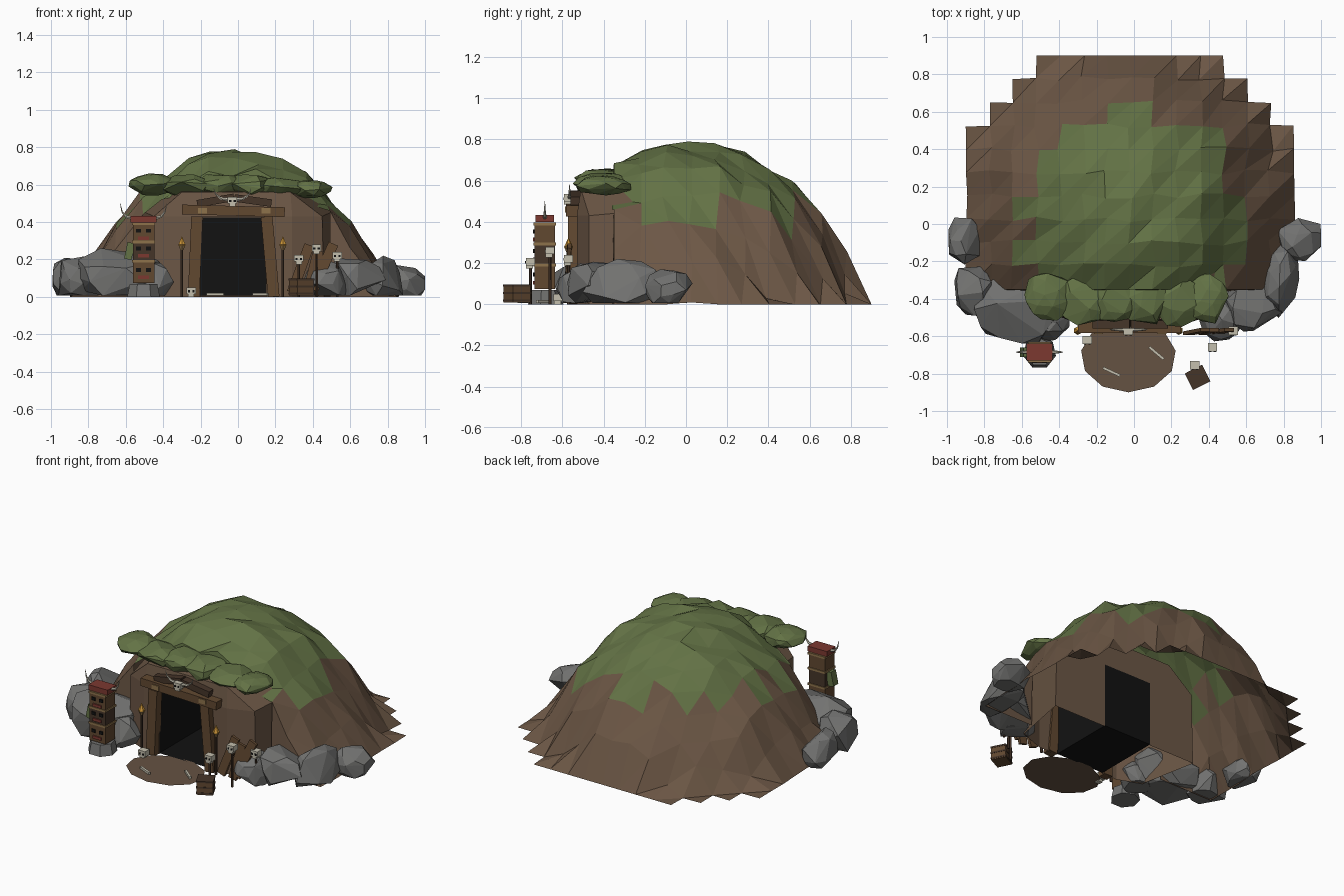
import bpy, bmesh, math, random
from mathutils import Vector, Euler

if "Cube" in bpy.data.objects:
    bpy.data.objects.remove(bpy.data.objects["Cube"])

random.seed(4)
COL = dict(earth=(.15, .095, .06), grass=(.125, .17, .06), rock=(.17, .17, .165), wood=(.12, .065, .03),
           dark_wood=(.06, .035, .022), black=(.006, .006, .006), bone=(.55, .52, .42), red=(.2, .04, .03),
           flame=(.6, .3, .04), strap=(.27, .17, .07), sand=(.13, .085, .055))


def mat(c):
    m = bpy.data.materials.get(c) or bpy.data.materials.new(c)
    m.diffuse_color = (*COL[c], 1)
    m.use_nodes = True
    m.node_tree.nodes["Principled BSDF"].inputs["Base Color"].default_value = m.diffuse_color
    return m


def finish(name, bm, *cols):
    me = bpy.data.meshes.new(name)
    bm.normal_update()
    bm.to_mesh(me)
    bm.free()
    for c in cols:
        me.materials.append(mat(c))
    ob = bpy.data.objects.new(name, me)
    bpy.context.collection.objects.link(ob)
    return ob


def box(name, loc, size, col, rot=(0, 0, 0)):
    bm = bmesh.new()
    bmesh.ops.create_cube(bm, size=1)
    bmesh.ops.scale(bm, vec=size, verts=bm.verts)
    ob = finish(name, bm, col)
    ob.location = loc
    ob.rotation_euler = [math.radians(a) for a in rot]
    return ob


def cone(name, loc, r1, r2, h, col, sides=6):
    bm = bmesh.new()
    bmesh.ops.create_cone(bm, cap_ends=True, segments=sides, radius1=r1, radius2=r2, depth=h)
    ob = finish(name, bm, col)
    ob.location = loc
    return ob


# faceted lump: convex hull of a randomly thinned, jittered sphere
def lump(name, loc, rad, col, keep=.6):
    bm = bmesh.new()
    bmesh.ops.create_icosphere(bm, subdivisions=2, radius=1.04)
    spin = Euler([random.uniform(0, 6) for _ in range(3)])
    pts = []
    for v in bm.verts:
        if random.random() < keep:
            p = v.co.copy()
            p.rotate(spin)
            p *= random.uniform(.9, 1.08)
            p = Vector(loc) + Vector(a * b for a, b in zip(p, rad))
            pts.append((max(-1, min(1, p.x)), p.y, max(p.z, .006)))
    bm.clear()
    for p in pts:
        bm.verts.new(p)
    bmesh.ops.convex_hull(bm, input=bm.verts)
    bmesh.ops.delete(bm, geom=[v for v in bm.verts if not v.link_faces], context='VERTS')
    return finish(name, bm, col)


def horn(name, pts):
    cu = bpy.data.curves.new(name, 'CURVE')
    cu.dimensions = '3D'
    cu.bevel_depth = .011
    cu.bevel_resolution = 1
    cu.use_fill_caps = True
    sp = cu.splines.new('POLY')
    sp.points.add(len(pts) - 1)
    for i, p in enumerate(pts):
        sp.points[i].co = (*p, 1)
        sp.points[i].radius = 1 - .9 * i / (len(pts) - 1)
    sp.use_smooth = False
    cu.materials.append(mat('bone'))
    bpy.context.collection.objects.link(bpy.data.objects.new(name, cu))


def skull(name, x, y, z):
    box(name, (x, y, z + .006), (.05, .045, .036), 'bone')
    box(name + '_jaw', (x, y - .004, z - .018), (.032, .034, .018), 'bone')
    for s in (-1, 1):
        box(name + '_eye', (x + s * .012, y - .022, z + .003), (.012, .006, .012), 'black')


# earth mound: jittered grid trimmed to a stepped round outline, grass on the upper faces
def radius(x, y):
    return math.hypot((x + .02) / .88, y / .9)


bm = bmesh.new()
N, M, S = 15, 10, .125
V = {}
for i in range(N):
    for j in range(M + 1):
        x, y = -.895 + i * S, -.35 + j * S
        h = .785 * (1 - radius(x, y) ** (2.2 + .6 * max(0, y)))
        k = .015 if h > .05 else .006
        if h > .05:
            h += random.uniform(-.045, .02)
        V[i, j] = bm.verts.new((x + random.uniform(-k, k),
                                y + (random.uniform(-k, k) if 0 < j < M else 0), max(0, h)))
for i in range(N - 1):
    for j in range(M):
        if radius(-.895 + (i + .5) * S, -.35 + (j + .5) * S) > 1.07:
            continue
        a, b, c, d = V[i, j], V[i + 1, j], V[i + 1, j + 1], V[i, j + 1]
        top = (a.co.z + b.co.z + c.co.z + d.co.z) / 4 > .46 + random.uniform(-.05, .05)
        for f in ((a, b, c), (a, c, d)):
            bm.faces.new(f).material_index = int(top)
# front skirt closes the cut edge: to the ground at the sides, to the roof over the entrance
for i in range(N - 1):
    a, b = V[i, 0], V[i + 1, 0]
    if a.link_faces and b.link_faces:
        side = abs((a.co.x + b.co.x) / 2) > .48
        lo = [bm.verts.new((v.co.x, v.co.y - .01, min(0 if side else .55, v.co.z))) for v in (a, b)]
        bm.faces.new((lo[0], lo[1], b, a)).material_index = 0 if side else 1
bmesh.ops.delete(bm, geom=[v for v in bm.verts if not v.link_faces], context='VERTS')
finish('mound', bm, 'earth', 'grass')

# entrance block: faceted arch wall with a door gap, running back into the mound
bm = bmesh.new()
arch = [(-.46, 0), (-.45, .43), (-.3, .56), (.28, .56), (.45, .43), (.46, 0)]
front = [bm.verts.new((x, -.47 if abs(x) > .4 else -.51, z)) for x, z in arch]
rear = [bm.verts.new((x * 1.16, -.09, z * 1.08)) for x, z in arch]
gap = [bm.verts.new((x, -.09, z)) for x, z in ((.15, 0), (.15, .425), (-.2, .425), (-.2, 0))]
for i in range(5):
    bm.faces.new((front[i], rear[i], rear[i + 1], front[i + 1]))
bm.faces.new(rear + gap)
ribs = [[bm.verts.new((x, -.53, z)) for z in (0, .43)] for x in (-.31, -.2, .15, .29)]
cols = [front[:2]] + ribs + [[front[5], front[4]]]
for k in range(5):
    if k != 2:
        bm.faces.new((cols[k][0], cols[k + 1][0], cols[k + 1][1], cols[k][1]))
top = [c[1] for c in cols]
bm.faces.new((top[0], top[1], front[2]))
bm.faces.new((top[1], top[2], top[3], top[4], front[3], front[2]))
bm.faces.new((top[4], top[5], front[3]))
finish('entrance_wall', bm, 'earth')

# dark passage, open at the front
bm = bmesh.new()
bmesh.ops.create_cube(bm, size=1)
bmesh.ops.delete(bm, geom=[f for f in bm.faces if f.calc_center_median().y < -.4], context='FACES')
bmesh.ops.scale(bm, vec=(.35, .44, .42), verts=bm.verts)
bmesh.ops.translate(bm, vec=(-.025, -.31, .216), verts=bm.verts)
bmesh.ops.reverse_faces(bm, faces=bm.faces)
finish('passage', bm, 'black')

# door frame
box('door_post_left', (-.228, -.545, .215), (.062, .055, .43), 'wood', (0, 2.5, 0))
box('door_post_right', (.172, -.545, .215), (.062, .055, .43), 'wood', (0, -5, 0))
box('lintel', (-.025, -.55, .46), (.55, .065, .052), 'wood', (0, 1.5, 0))
box('upper_beam_left', (-.12, -.535, .515), (.2, .05, .04), 'dark_wood', (0, -10, 0))
box('upper_beam_right', (.08, -.535, .515), (.2, .05, .04), 'dark_wood', (0, 8, 0))
for x in (-.19, .15):
    box('lintel_strap', (x, -.55, .46), (.05, .075, .03), 'strap')
skull('door_skull', -.03, -.57, .51)
for s in (-1, 1):
    horn('door_horn', [(-.03 + s * a, -.565, z) for a, z in ((.02, .52), (.06, .525), (.09, .55), (.1, .58))])

# grass tufts overhanging the brow
for x, y, z, a, b, c in ((-.455, -.38, .6, .13, .13, .055), (-.27, -.41, .595, .14, .13, .065),
                         (-.1, -.4, .595, .14, .13, .065), (.07, -.41, .59, .14, .13, .065),
                         (.23, -.41, .585, .14, .13, .055), (.38, -.4, .575, .12, .13, .05)):
    lump('grass_tuft', (x, y, z), (a, b, c), 'grass', .75)

# boulders around the foot
for x, y, z, a, b, c in ((-.91, -.1, .08, .095, .14, .13), (-.85, -.35, .09, .13, .14, .13),
                         (-.63, -.46, .11, .23, .18, .16), (-.46, -.53, .06, .12, .1, .12),
                         (.89, -.08, .07, .13, .12, .1), (.78, -.3, .08, .11, .2, .13),
                         (.62, -.44, .09, .16, .14, .13), (.47, -.51, .07, .12, .11, .12)):
    lump('boulder', (x, y, z), (a, b, c), 'rock')

# trodden ground patch with bones
bm = bmesh.new()
ring = [bm.verts.new((-.03 + .255 * math.cos(t), -.705 + .195 * math.sin(t), .006))
        for t in (math.tau * (k + .25) / 11 for k in range(11))]
bm.faces.new(ring)
finish('ground_patch', bm, 'sand')
for x, y, r in ((-.12, -.79, -25), (.12, -.69, -40)):
    box('bone', (x, y, .014), (.1, .014, .014), 'bone', (0, 0, r))
skull('ground_skull', -.25, -.62, .027)

# totem pole
tx, ty = -.505, -.685
cone('totem_base', (tx, ty, .035), .09, .075, .07, 'rock', 7)
for k, z in enumerate((.13, .245, .34)):
    h = (.11, .1, .09)[k]
    box('totem_block', (tx, ty, z), (.115, .1, h), 'dark_wood' if k % 2 else 'wood')
    box('totem_mouth', (tx, ty - .052, z - .026), (.06, .012, .018), 'red')
    for s in (-1, 1):
        box('totem_eye', (tx + s * .027, ty - .052, z + .014), (.026, .01, .02), 'black')
for z in (.19, .293, .39):
    box('totem_band', (tx, ty, z), (.125, .11, .014), 'strap')
box('totem_cap', (tx, ty, .415), (.14, .09, .034), 'red')
box('totem_leaf', (tx - .075, ty, .245), (.04, .05, .09), 'grass', (0, 12, 0))
for s in (-1, 1):
    horn('totem_horn', [(tx + s * a, ty, z) for a, z in ((.06, .42), (.095, .43), (.115, .455), (.125, .5))])

# torches
for x in (-.3, .24):
    cone('torch_pole', (x, -.57, .135), .008, .008, .27, 'dark_wood')
    cone('torch_bowl', (x, -.57, .265), .01, .022, .03, 'strap')
    cone('torch_flame', (x, -.57, .3), .023, 0, .05, 'flame')

# skull stakes
for x, y, z in ((.325, -.755, .2), (.42, -.66, .255), (.53, -.57, .215)):
    cone('stake', (x, y, z / 2), .008, .007, z, 'dark_wood')
    skull('stake_skull', x, y, z)

# leaning planks and crate
for x, z, h, r in ((.335, .15, .27, 20), (.455, .16, .27, 24), (.4, .13, .24, 14)):
    box('leaning_plank', (x, -.575, z), (.055, .02, h), 'wood', (-4, r, 0))
box('crate', (.34, -.82, .05), (.1, .095, .085), 'wood', (0, 0, 27))
for z in (.018, .055, .092):
    box('crate_band', (.34, -.82, z), (.104, .099, .01), 'dark_wood', (0, 0, 27))
